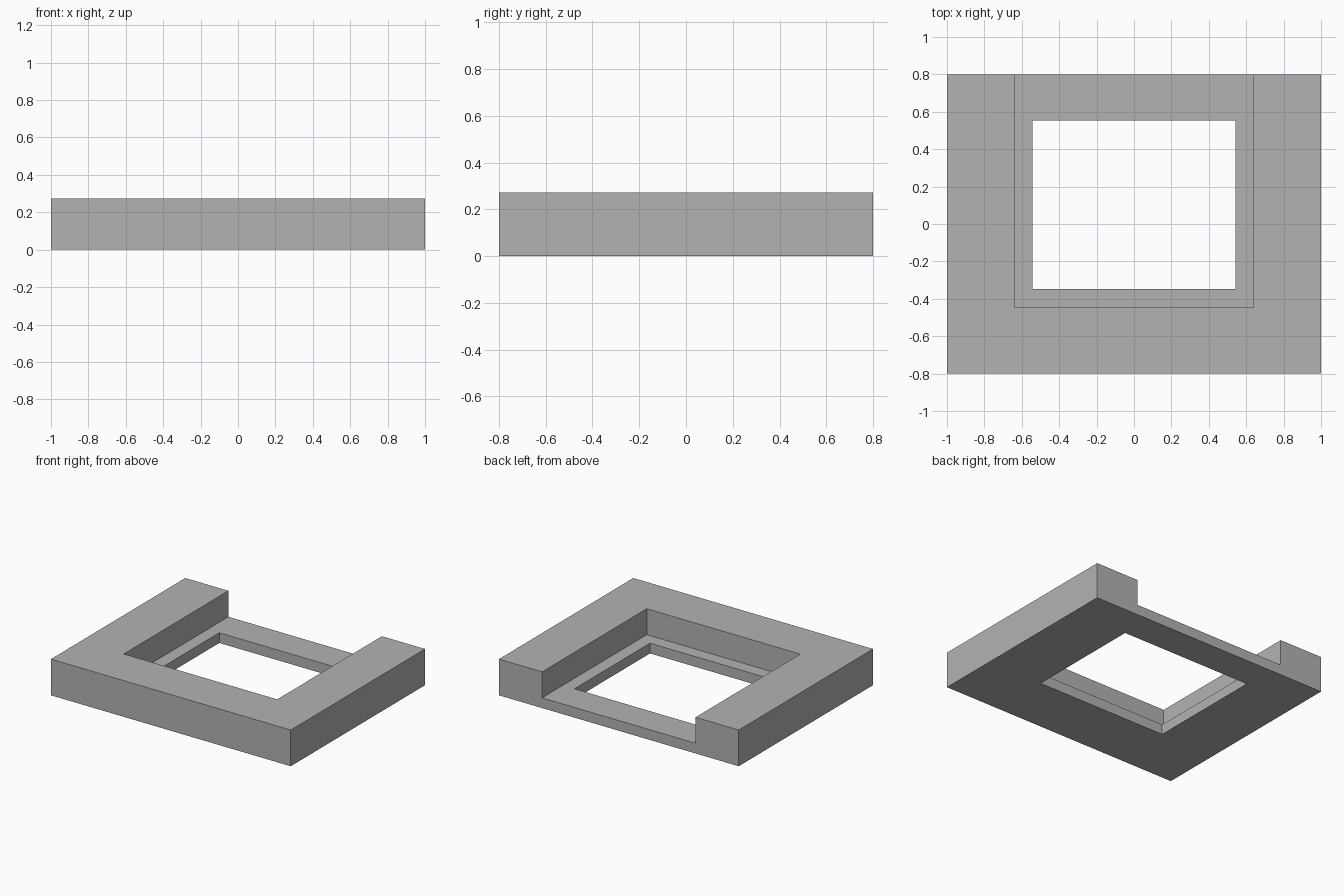
import bpy

cube = bpy.data.objects.get("Cube")
if cube:
    bpy.data.objects.remove(cube, do_unlink=True)


def box(name, low, high):
    """Axis-aligned box between two corners."""
    centre = [(a + b) / 2 for a, b in zip(low, high)]
    size = [b - a for a, b in zip(low, high)]
    bpy.ops.mesh.primitive_cube_add(size=1, location=centre)
    obj = bpy.context.object
    obj.name = name
    obj.scale = size
    bpy.ops.object.transform_apply(location=True, rotation=False, scale=True)
    return obj


def cut(target, cutter):
    """Subtract the cutter, then discard it."""
    cutter.hide_render = True
    bpy.ops.object.select_all(action="DESELECT")
    target.select_set(True)
    bpy.context.view_layer.objects.active = target
    mod = target.modifiers.new("Cut", "BOOLEAN")
    mod.operation = "DIFFERENCE"
    mod.solver = "EXACT"
    mod.object = cutter
    bpy.ops.object.modifier_apply(modifier=mod.name)
    bpy.data.objects.remove(cutter, do_unlink=True)


HEIGHT = 0.273
LEDGE = 0.077

# Solid block
frame = box("frame", (-1, -0.8, 0), (1, 0.8, HEIGHT))

# Recess open at the back, leaving a thin ledge
cut(frame, box("recess_cutter", (-0.64, -0.447, LEDGE), (0.64, 1, 0.5)))

# Rectangular window through the ledge
cut(frame, box("window_cutter", (-0.543, -0.347, -0.2), (0.543, 0.553, 0.5)))

# Plain grey finish
grey = bpy.data.materials.new("grey")
grey.use_nodes = True
colour = (0.45, 0.45, 0.45, 1)
grey.diffuse_color = colour
grey.node_tree.nodes["Principled BSDF"].inputs["Base Color"].default_value = colour
frame.data.materials.clear()
frame.data.materials.append(grey)
